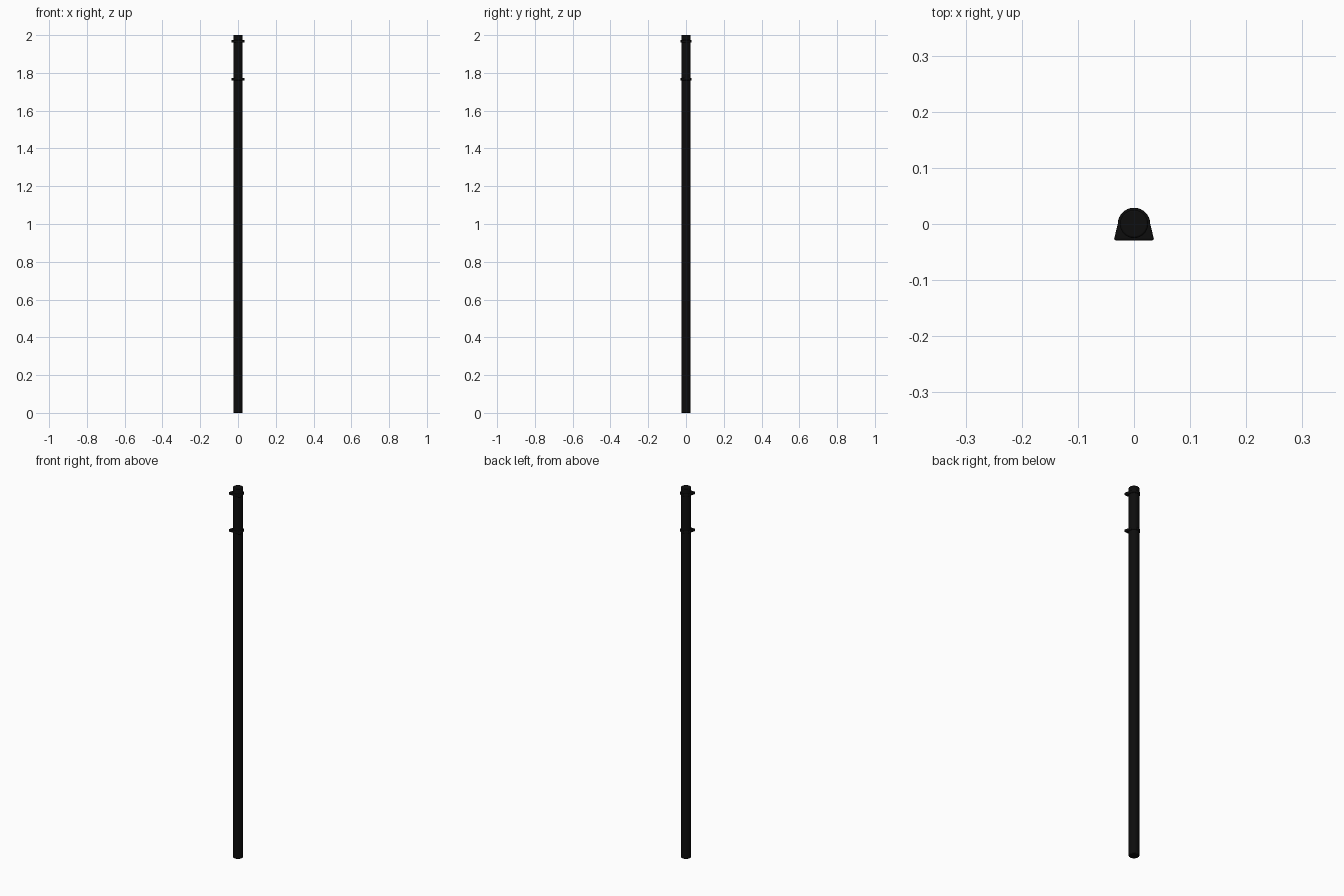
import bpy, bmesh, math

if "Cube" in bpy.data.objects:
    bpy.data.objects.remove(bpy.data.objects["Cube"])

mat = bpy.data.materials.new("black_metal")
mat.diffuse_color = (0.004, 0.004, 0.004, 1)
mat.use_nodes = True
mat.node_tree.nodes["Principled BSDF"].inputs["Base Color"].default_value = mat.diffuse_color


def finish(ob, bevel):
    ob.data.materials.append(mat)
    mod = ob.modifiers.new("edge", 'BEVEL')
    mod.width = bevel
    mod.segments = 2
    mod.limit_method = 'ANGLE'
    mod.angle_limit = math.radians(50)
    bpy.ops.object.select_all(action='DESELECT')
    ob.select_set(True)
    bpy.context.view_layer.objects.active = ob
    bpy.ops.object.shade_smooth_by_angle(angle=math.radians(35))


# Round post
bpy.ops.mesh.primitive_cylinder_add(vertices=32, radius=0.025, depth=2, location=(0, 0, 1))
post = bpy.context.object
post.name = "post"
finish(post, 0.003)


# Clamp: round at the back, flaring to a wider flat front
def clamp(name, z, height=0.014, r=0.029):
    outline = [(r * math.cos(a), r * math.sin(a))
               for a in (math.pi * i / 16 for i in range(17))]
    outline += [(-0.036, -0.029), (0.036, -0.029)]
    bm = bmesh.new()
    face = bm.faces.new([bm.verts.new((x, y, -height / 2)) for x, y in outline])
    ext = bmesh.ops.extrude_face_region(bm, geom=[face])
    bmesh.ops.translate(bm, vec=(0, 0, height),
                        verts=[v for v in ext["geom"] if isinstance(v, bmesh.types.BMVert)])
    bmesh.ops.recalc_face_normals(bm, faces=bm.faces)
    me = bpy.data.meshes.new(name)
    bm.to_mesh(me)
    bm.free()
    ob = bpy.data.objects.new(name, me)
    bpy.context.collection.objects.link(ob)
    ob.location.z = z
    finish(ob, 0.003)


clamp("upper_clamp", 1.967)
clamp("lower_clamp", 1.767)
